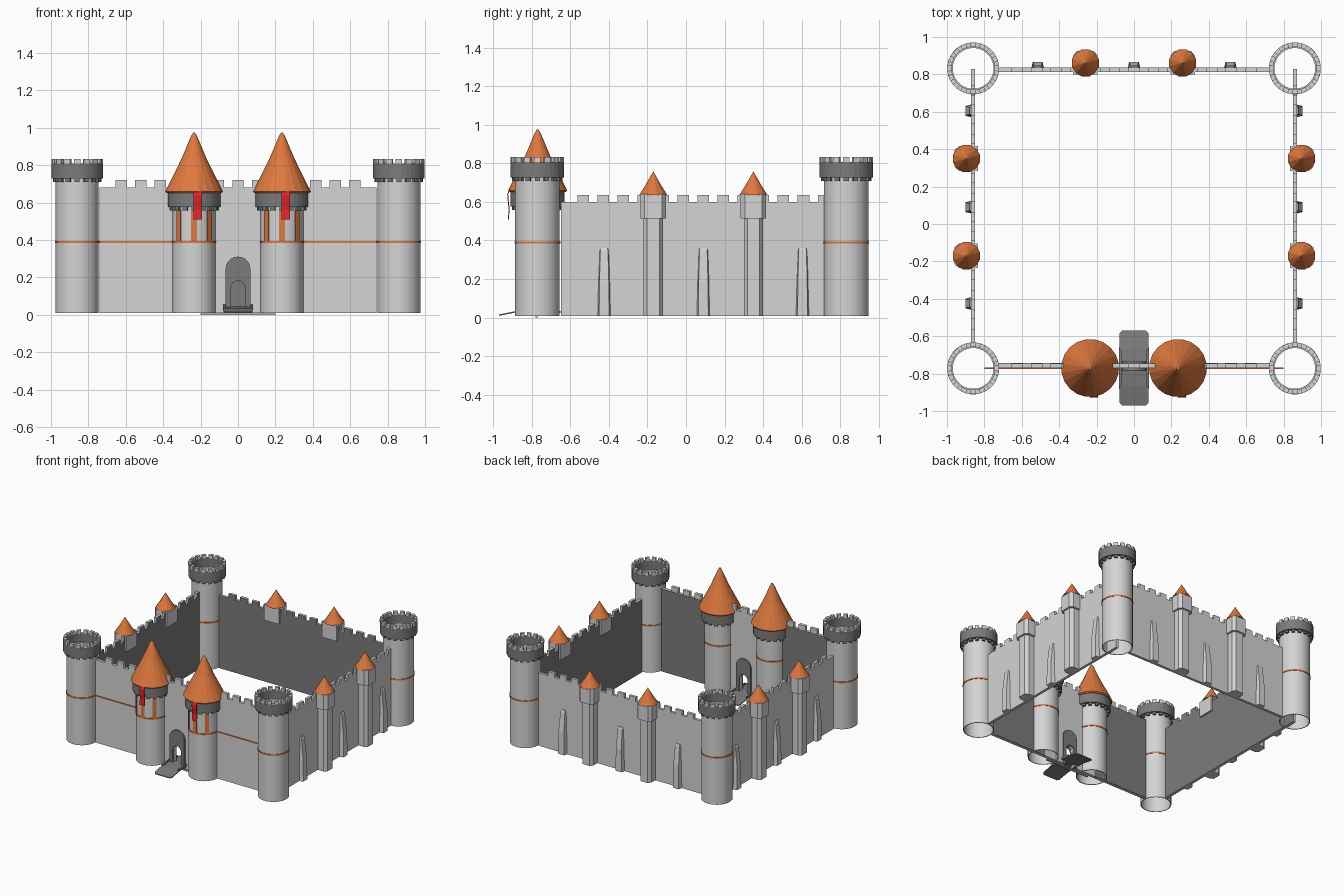
import bpy, bmesh
from math import sin, cos, pi, radians
from mathutils import Matrix, Vector

if "Cube" in bpy.data.objects:
    bpy.data.objects.remove(bpy.data.objects["Cube"])


def material(name, rgb):
    m = bpy.data.materials.new(name)
    m.use_nodes = True
    m.diffuse_color = (*rgb, 1)
    m.node_tree.nodes["Principled BSDF"].inputs["Base Color"].default_value = (*rgb, 1)
    return m


STONE = material("light stone", (0.66, 0.66, 0.66))
DARK = material("dark stone", (0.2, 0.2, 0.2))
ROOF = material("orange tile", (0.74, 0.19, 0.05))
RED = material("red cloth", (0.72, 0.02, 0.025))


def loft(bm, rings, cyclic=False):
    """Skin a row of equally long point rings."""
    vs = [[bm.verts.new(p) for p in r] for r in rings]
    n = len(rings[0])
    pairs = list(zip(vs, vs[1:])) + ([(vs[-1], vs[0])] if cyclic else [])
    for a, b in pairs:
        for i in range(n):
            j = (i + 1) % n
            bm.faces.new((a[i], a[j], b[j], b[i]))
    if not cyclic:
        bm.faces.new(vs[0][::-1])
        bm.faces.new(vs[-1])


def finish(bm, name, mats, loc=(0, 0, 0), turn=0, rule=None, smooth=False):
    bmesh.ops.recalc_face_normals(bm, faces=bm.faces)
    bm.normal_update()
    if rule:
        for f in bm.faces:
            f.material_index = rule(f)
    bm.transform(Matrix.Translation(loc) @ Matrix.Rotation(radians(turn), 4, "Z"))
    me = bpy.data.meshes.new(name)
    bm.to_mesh(me)
    bm.free()
    ob = bpy.data.objects.new(name, me)
    bpy.context.collection.objects.link(ob)
    for m in mats:
        me.materials.append(m)
    if smooth:
        bpy.ops.object.select_all(action="DESELECT")
        ob.select_set(True)
        bpy.context.view_layer.objects.active = ob
        bpy.ops.object.shade_smooth_by_angle(angle=radians(35))


def circle(r, z, n):
    return [(r * cos(2 * pi * (i + 0.5) / n), r * sin(2 * pi * (i + 0.5) / n), z) for i in range(n)]


def lathe(name, profile, n, mat, loc, cyclic=False, smooth=False):
    bm = bmesh.new()
    loft(bm, [circle(r, z, n) for r, z in profile], cyclic=cyclic)
    finish(bm, name, [mat], loc, smooth=smooth)


def tube_profile(r_in, r_out, z0, z1):
    return [(r_in, z0), (r_out, z0), (r_out, z1), (r_in, z1)]


def slab(name, outline, y0, y1, mats, loc=(0, 0, 0), turn=0):
    """Extrude an x-z outline along y; a second material goes on the inner side."""
    bm = bmesh.new()
    loft(bm, [[(x, y, z) for x, z in outline] for y in (y0, y1)])
    finish(bm, name, mats, loc, turn, rule=lambda f: int(len(mats) > 1 and f.normal.y > 0.5))


def box_outline(x0, x1, z0, z1):
    return [(x0, z0), (x1, z0), (x1, z1), (x0, z1)]


def wedge(bm, r0, r1, z0, z1, mid, half):
    """A short curved block on a ring."""
    corners = [(r0, -half), (r1, -half), (r1, half), (r0, half)]
    loft(bm, [[(r * cos(mid + a), r * sin(mid + a), z) for r, a in corners] for z in (z0, z1)])


def crown(name, r_in, r_out, z0, z1, loc, merlons):
    bm = bmesh.new()
    loft(bm, [circle(r, z, 32) for r, z in tube_profile(r_in, r_out, z0, z1)], cyclic=True)
    count = 16
    for k in range(count):
        if merlons:
            wedge(bm, r_in, r_out, z1, z1 + 0.025, 2 * pi * k / count, 0.12)
        wedge(bm, r_in - 0.004, r_out - 0.008, z0 - 0.018, z0, 2 * pi * k / count, 0.1)
    # the merlons and the rim are light, the ring is dark
    finish(bm, name, [STONE, DARK], loc,
           rule=lambda f: int(f.calc_center_median().z < z1 - 0.001))


def battlement(half, low, high, period=0.104, tooth=0.03):
    """Top edge of a wall, running from +half to -half."""
    pts = [(half, low)]
    count = int((half - tooth) / period)
    for k in range(count, -count - 1, -1):
        c = k * period
        pts += [(c + tooth, low), (c + tooth, high), (c - tooth, high), (c - tooth, low)]
    return pts + [(-half, low)]


def arch(w, z0, spring, n=12):
    """Arch outline from the left foot over to the right foot."""
    return ([(-w, z0)] + [(-w * cos(pi * i / n), spring + w * sin(pi * i / n)) for i in range(n + 1)]
            + [(w, z0)])


BASE = 0.009

# corner towers
for side, x in (("left", 0.86), ("right", -0.86)):
    for end, y in (("front", -0.772), ("back", 0.832)):
        loc = (x, y, 0)
        tag = f"{end}_{side}"
        lathe(f"tower_shaft_{tag}", tube_profile(0.109, 0.115, BASE, 0.74), 32, STONE, loc, True, True)
        lathe(f"tower_band_{tag}", tube_profile(0.113, 0.119, 0.384, 0.395), 32, ROOF, loc, True, True)
        crown(f"tower_crown_{tag}", 0.115, 0.139, 0.728, 0.808, loc, True)


# plain walls with their turrets and buttresses
def wall_side(tag, x, y, turn):
    loc = Vector((x, y, 0))
    rot = Matrix.Rotation(radians(turn), 4, "Z")
    half = 0.74
    outline = [(-half, BASE), (half, BASE)] + battlement(half, 0.6, 0.635)
    slab(f"wall_{tag}", outline, -0.011, 0.011, [STONE, DARK], loc, turn)
    for i, u in enumerate((-0.26, 0.26)):
        p = loc + rot @ Vector((u, 0, 0))
        bm = bmesh.new()
        loft(bm, [[(-0.05, 0, z), (-0.05, -0.06, z), (-0.032, -0.085, z),
                   (0.032, -0.085, z), (0.05, -0.06, z), (0.05, 0, z)] for z in (BASE, 0.52)])
        finish(bm, f"turret_shaft_{tag}_{i}", [STONE], p, turn)
        bm = bmesh.new()
        loft(bm, [[(-0.066, 0.025, z), (-0.066, -0.075, z), (-0.045, -0.1, z),
                   (0.045, -0.1, z), (0.066, -0.075, z), (0.066, 0.025, z)] for z in (0.515, 0.64)])
        finish(bm, f"turret_body_{tag}_{i}", [STONE], p, turn)
        lathe(f"turret_roof_{tag}_{i}", [(0.075, 0.637), (0.045, 0.683), (0.001, 0.757)], 12, ROOF,
              loc + rot @ Vector((u, -0.036, 0)))
    for i, u in enumerate((-0.515, 0, 0.515)):
        bm = bmesh.new()
        # each section: height, half width at the wall, half width outside, depth
        sections = [(BASE, 0.036, 0.026, 0.042), (0.19, 0.031, 0.024, 0.04),
                    (0.345, 0.026, 0.02, 0.022), (0.36, 0.022, 0.018, 0.016)]
        loft(bm, [[(-w, 0, z), (-v, -d, z), (v, -d, z), (w, 0, z)] for z, w, v, d in sections])
        finish(bm, f"buttress_{tag}_{i}", [STONE], loc + rot @ Vector((u, 0, 0)), turn)


wall_side("left", 0.86, 0.09, 90)
wall_side("right", -0.86, 0.09, -90)
wall_side("back", 0, 0.825, 180)

# front wall with the gate opening, dark inner facing and orange band
FRONT = -0.757
HOLE = arch(0.037, BASE, 0.145)
outline = [(-0.74, BASE)] + HOLE + [(0.74, BASE)] + battlement(0.74, 0.68, 0.72)
slab("front_wall", outline, -0.012, 0.012, [STONE], (0, FRONT, 0))
for side, s in (("left", 1), ("right", -1)):
    slab(f"front_wall_lining_{side}", box_outline(s * 0.24, s * 0.74, BASE, 0.68),
         0.011, 0.014, [DARK], (0, FRONT, 0))
    slab(f"front_wall_band_{side}", box_outline(s * 0.24, s * 0.8, 0.385, 0.394),
         -0.017, -0.011, [ROOF], (0, FRONT, 0))

# gate surround
slab("gate_arch", HOLE + arch(0.066, BASE, 0.245)[::-1], -0.028, 0.022, [DARK], (0, FRONT, 0))
slab("gate_threshold", box_outline(-0.2, 0.2, 0, 0.008), -0.006, 0.006, [STONE], (0, -0.775, 0))

# humped ramp through the gate
bm = bmesh.new()
sections = [(-0.2, 0.064, 0.016), (-0.185, 0.078, 0.019), (-0.1, 0.079, 0.036),
            (0, 0.079, 0.044), (0.1, 0.079, 0.036), (0.185, 0.078, 0.019), (0.2, 0.064, 0.016)]
loft(bm, [[(-w, y, z - 0.007), (w, y, z - 0.007), (w, y, z), (-w, y, z)] for y, w, z in sections])
for s in (-1, 1):
    loft(bm, [[(s * 0.068, y, z), (s * w, y, z), (s * w, y, z + 0.01), (s * 0.068, y, z + 0.01)]
              for y, w, z in sections[2:-2]])
finish(bm, "gate_ramp", [DARK], (0, -0.77, 0))

# gate towers
for side, x in (("left", 0.235), ("right", -0.235)):
    loc = (x, -0.77, 0)
    lathe(f"gate_tower_shaft_{side}", tube_profile(0.109, 0.115, BASE, 0.6), 32, STONE, loc, True, True)
    lathe(f"gate_tower_band_{side}", tube_profile(0.113, 0.119, 0.384, 0.395), 32, ROOF, loc, True, True)
    crown(f"gate_tower_crown_{side}", 0.115, 0.141, 0.576, 0.66, loc, False)
    lathe(f"gate_tower_roof_{side}",
          [(0.148, 0.652), (0.155, 0.66), (0.128, 0.715), (0.1, 0.77), (0.068, 0.835),
           (0.04, 0.9), (0.017, 0.955), (0.008, 0.97)], 20, ROOF, loc)
    lathe(f"gate_tower_finial_{side}", [(0.009, 0.962), (0.007, 0.975)], 6, STONE, loc)
    # tall orange panels round the front
    bm = bmesh.new()
    for a in (-135, -90, -45):
        wedge(bm, 0.112, 0.12, 0.395, 0.56, radians(a), 0.13)
    finish(bm, f"gate_tower_panels_{side}", [ROOF], loc)
    # hanging banner
    bm = bmesh.new()
    folds = [(-0.148, 0.665), (-0.158, 0.64), (-0.155, 0.6), (-0.15, 0.56), (-0.155, 0.51)]
    loft(bm, [[(-0.002, y, z), (0.042, y, z), (0.042, y + 0.005, z), (-0.002, y + 0.005, z)]
              for y, z in folds])
    finish(bm, f"banner_{side}", [RED], loc)
